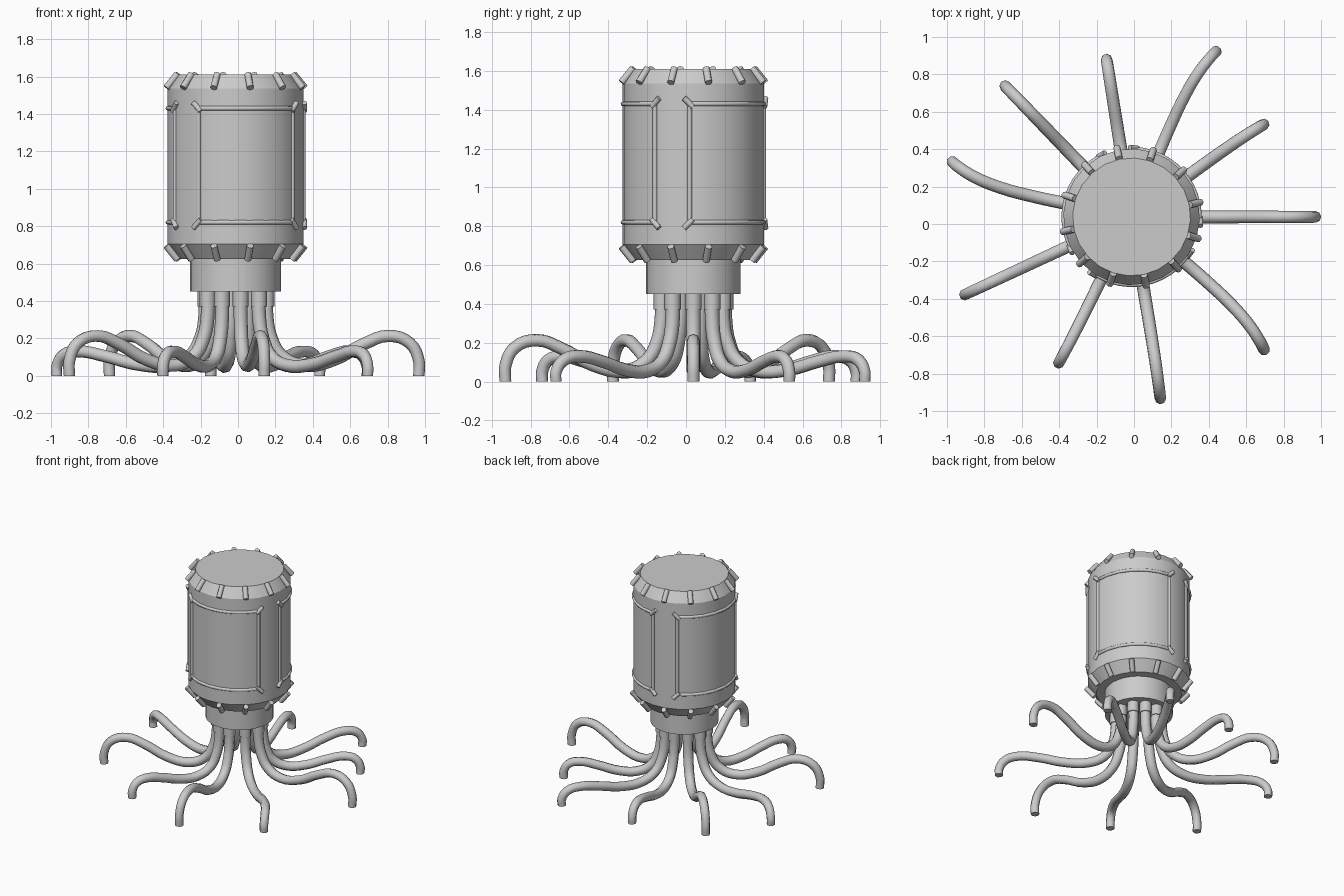
import bpy
from math import radians, sin, cos, pi

if "Cube" in bpy.data.objects:
    bpy.data.objects.remove(bpy.data.objects["Cube"])

CX, CY = -0.013, 0.038      # axis of the tank


def polar(r, deg, z):
    a = radians(deg)
    return (CX + r * cos(a), CY + r * sin(a), z)


def smooth(ob, angle=40):
    bpy.ops.object.select_all(action='DESELECT')
    ob.select_set(True)
    bpy.context.view_layer.objects.active = ob
    bpy.ops.object.shade_smooth_by_angle(angle=radians(angle))


def lathe(name, profile, sides, turn):
    """Closed solid of revolution from (radius, z) pairs."""
    verts = [polar(r, turn + 360 * i / sides, z) for r, z in profile for i in range(sides)]
    faces = []
    for k in range(len(profile) - 1):
        for i in range(sides):
            j = (i + 1) % sides
            faces.append((k * sides + i, k * sides + j, (k + 1) * sides + j, (k + 1) * sides + i))
    faces.append(tuple(reversed(range(sides))))
    faces.append(tuple(range((len(profile) - 1) * sides, len(profile) * sides)))
    me = bpy.data.meshes.new(name)
    me.from_pydata(verts, [], faces)
    ob = bpy.data.objects.new(name, me)
    bpy.context.collection.objects.link(ob)
    smooth(ob, 25)
    return ob


def tubes(name, paths, radius, taper=1.0, bezier=False):
    """Round tubes along point paths, joined in one mesh."""
    cu = bpy.data.curves.new(name, 'CURVE')
    cu.dimensions = '3D'
    cu.bevel_depth = radius
    cu.bevel_resolution = 2
    cu.use_fill_caps = True
    cu.resolution_u = 4
    for path in paths:
        n = len(path)
        sp = cu.splines.new('BEZIER' if bezier else 'POLY')
        pts = sp.bezier_points if bezier else sp.points
        pts.add(n - 1)
        for i, (p, co) in enumerate(zip(pts, path)):
            p.radius = 1 + (taper - 1) * i / (n - 1)
            if bezier:
                p.co = co
                p.handle_left_type = p.handle_right_type = 'AUTO'
            else:
                p.co = (*co, 1)
    ob = bpy.data.objects.new(name, cu)
    bpy.context.collection.objects.link(ob)
    bpy.ops.object.select_all(action='DESELECT')
    ob.select_set(True)
    bpy.context.view_layer.objects.active = ob
    bpy.ops.object.convert(target='MESH')
    ob = bpy.context.view_layer.objects.active
    smooth(ob, 50)
    return ob


# tank with bevelled rims, and the neck below it
lathe("tank_body", [(0.305, 0.625), (0.365, 0.705), (0.365, 1.535), (0.315, 1.61)], 24, 12)
lathe("neck", [(0.243, 0.45), (0.243, 0.64)], 32, 0)

# twelve short clips across each rim
for name, z0, z1 in (("top_rim_clips", 1.54, 1.612), ("bottom_rim_clips", 0.695, 0.622)):
    tubes(name, [[polar(0.378, 12 + 30 * i, z0), polar(0.318, 12 + 30 * i, z1)]
                 for i in range(12)], 0.019)

# three raised frames around the tank wall
for k in range(3):
    a0, a1 = -123 + 120 * k, -33 + 120 * k
    R, lo, hi = 0.363, 0.82, 1.43
    bars = [[polar(R, a, lo), polar(R, a, hi)] for a in (a0, a1)]
    bars += [[polar(R, a0 + 7.5 * i, z) for i in range(13)] for z in (lo, hi)]
    tubes("panel_frame_%d" % (k + 1), bars, 0.012)
    corners = []
    for a, s in ((a0, -1), (a1, 1)):
        for z, d in ((lo, -1), (hi, 1)):
            corners.append([polar(R + 0.004, a - 2.5 * s, z - 0.015 * d),
                            polar(R + 0.008, a + 4.5 * s, z + 0.03 * d)])
    tubes("panel_corner_clips_%d" % (k + 1), corners, 0.015)

# legs: profile of (fraction of reach, height), then start angle, end angle, reach
TALL = [(0, .45), (0, .32), (.03, .20), (.10, .105), (.24, .055), (.44, .085),
        (.64, .17), (.80, .213), (.94, .175), (1, .08), (1, 0)]
LOW = [(0, .45), (0, .32), (.03, .20), (.10, .105), (.24, .055), (.44, .06),
       (.66, .105), (.84, .130), (.95, .11), (1, .05), (1, 0)]
LEGS = [(0, 0, .98, TALL), (36, 35, .86, LOW), (67, 63, .99, LOW), (99, 99, .85, LOW),
        (134, 134, .97, TALL), (168.5, 163, 1.0, LOW), (205, 205, .98, TALL),
        (244, 243.5, .87, LOW), (279.5, 279, .98, TALL), (319.5, 315, 1.0, LOW)]
ROOT = 0.165
for n, (a0, a1, reach, prof) in enumerate(LEGS, 1):
    path = [polar(ROOT + t * (reach - ROOT), a0 + (a1 - a0) * t ** 4, z) for t, z in prof]
    tubes("leg_%d" % n, [path], 0.038, 0.8, True)

# sockets where the legs enter the neck
tubes("leg_sockets", [[polar(ROOT, l[0], 0.37), polar(ROOT, l[0], 0.46)] for l in LEGS], 0.043)
